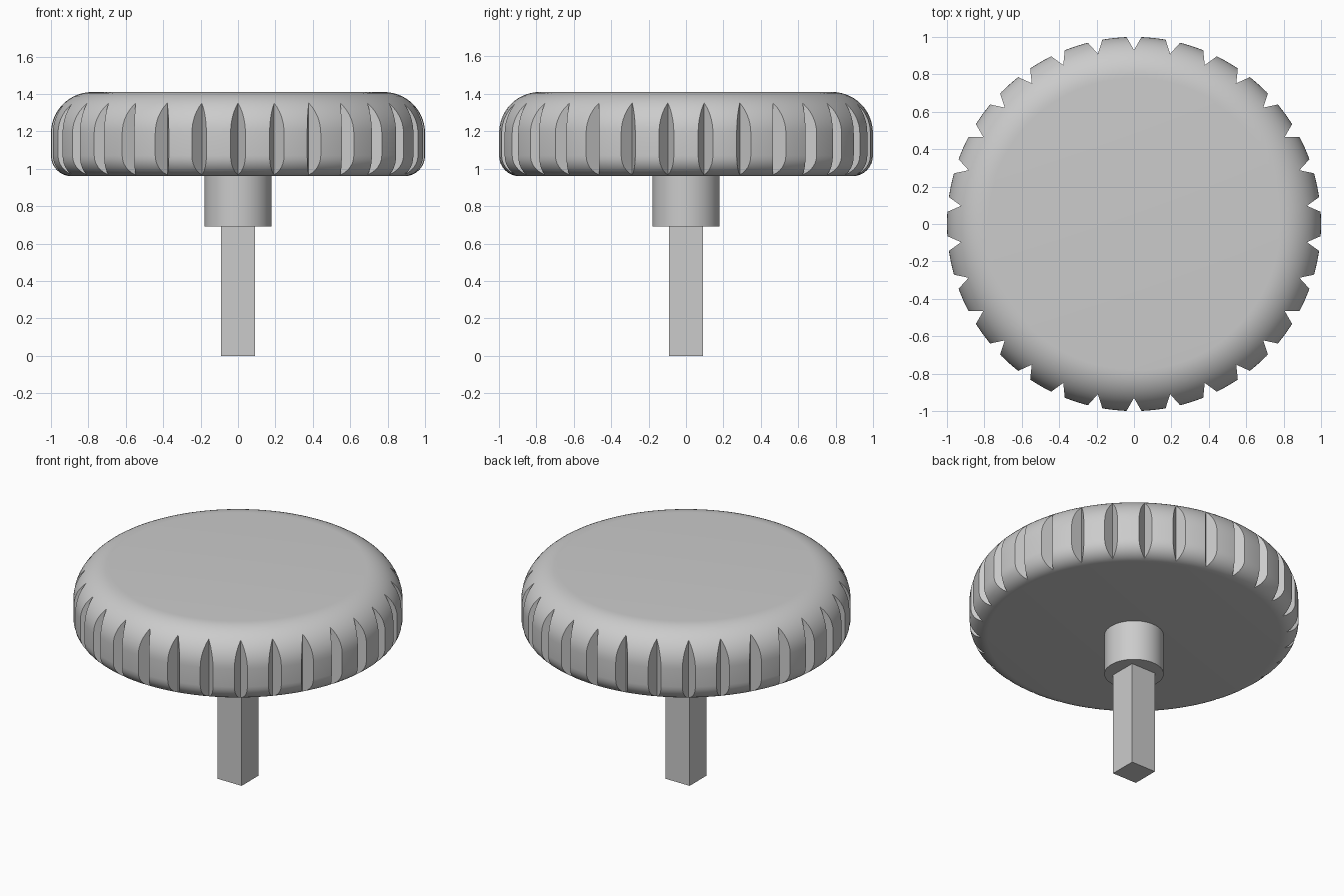
import bpy, bmesh
from math import sin, cos, pi, radians
from mathutils import Matrix, Vector

if "Cube" in bpy.data.objects:
    bpy.data.objects.remove(bpy.data.objects["Cube"], do_unlink=True)

# One plain grey for the whole model
grey = bpy.data.materials.new("plain_grey")
grey.use_nodes = True
colour = (0.6, 0.6, 0.6, 1)
grey.diffuse_color = colour
grey.node_tree.nodes["Principled BSDF"].inputs["Base Color"].default_value = colour


def make(name, bm):
    bmesh.ops.recalc_face_normals(bm, faces=bm.faces)
    mesh = bpy.data.meshes.new(name)
    bm.to_mesh(mesh)
    bm.free()
    ob = bpy.data.objects.new(name, mesh)
    bpy.context.collection.objects.link(ob)
    mesh.materials.append(grey)
    return ob


def activate(ob):
    bpy.ops.object.select_all(action='DESELECT')
    ob.select_set(True)
    bpy.context.view_layer.objects.active = ob


def smooth(ob):
    activate(ob)
    bpy.ops.object.shade_smooth_by_angle(angle=radians(30))


def arc(cx, cz, r, start, end, steps):
    angles = [radians(start + (end - start) * i / steps) for i in range(steps + 1)]
    return [(cx + r * cos(a), cz + r * sin(a)) for a in angles]


def lathe(name, profile, segments):
    """Closed solid of revolution from (radius, height) points, bottom to top."""
    bm = bmesh.new()
    rings = [[bm.verts.new((r * cos(2 * pi * i / segments), r * sin(2 * pi * i / segments), z))
              for i in range(segments)] for r, z in profile]
    for low, high in zip(rings, rings[1:]):
        for i in range(segments):
            j = (i + 1) % segments
            bm.faces.new((low[i], low[j], high[j], high[i]))
    bm.faces.new(rings[0])
    bm.faces.new(rings[-1])
    return make(name, bm)


# Knob head: disc with a small lower and a large upper rounding
profile = arc(0.89, 1.07, 0.11, -90, 0, 8) + arc(0.78, 1.19, 0.22, 0, 90, 14)
head = lathe("knob_head", profile, 120)

# Grip notches: ring of triangular prisms cut out of the rim
NOTCHES = 30
bm = bmesh.new()
for k in range(NOTCHES):
    turn = Matrix.Rotation(2 * pi * k / NOTCHES + pi / 2, 4, 'Z')
    ends = [[bm.verts.new(turn @ Vector((x, y, z))) for x, y in
             ((0.93, 0), (1.05, 0.069), (1.05, -0.069))] for z in (0.9, 1.5)]
    bm.faces.new(ends[0])
    bm.faces.new(ends[1])
    for i in range(3):
        j = (i + 1) % 3
        bm.faces.new((ends[0][i], ends[0][j], ends[1][j], ends[1][i]))
cutter = make("notch_cutter", bm)
cutter.hide_render = True

cut = head.modifiers.new("grip_notches", 'BOOLEAN')
cut.operation = 'DIFFERENCE'
cut.solver = 'EXACT'
cut.object = cutter
activate(head)
bpy.ops.object.modifier_apply(modifier=cut.name)
bpy.data.objects.remove(cutter, do_unlink=True)
smooth(head)

# Round collar under the head
smooth(lathe("collar", [(0.18, 0.69), (0.18, 0.96)], 64))

# Square shaft
bm = bmesh.new()
bmesh.ops.create_cube(bm, size=1, matrix=Matrix.Translation((0, 0, 0.345)) @ Matrix.Diagonal((0.18, 0.18, 0.69, 1)))
make("square_shaft", bm)
